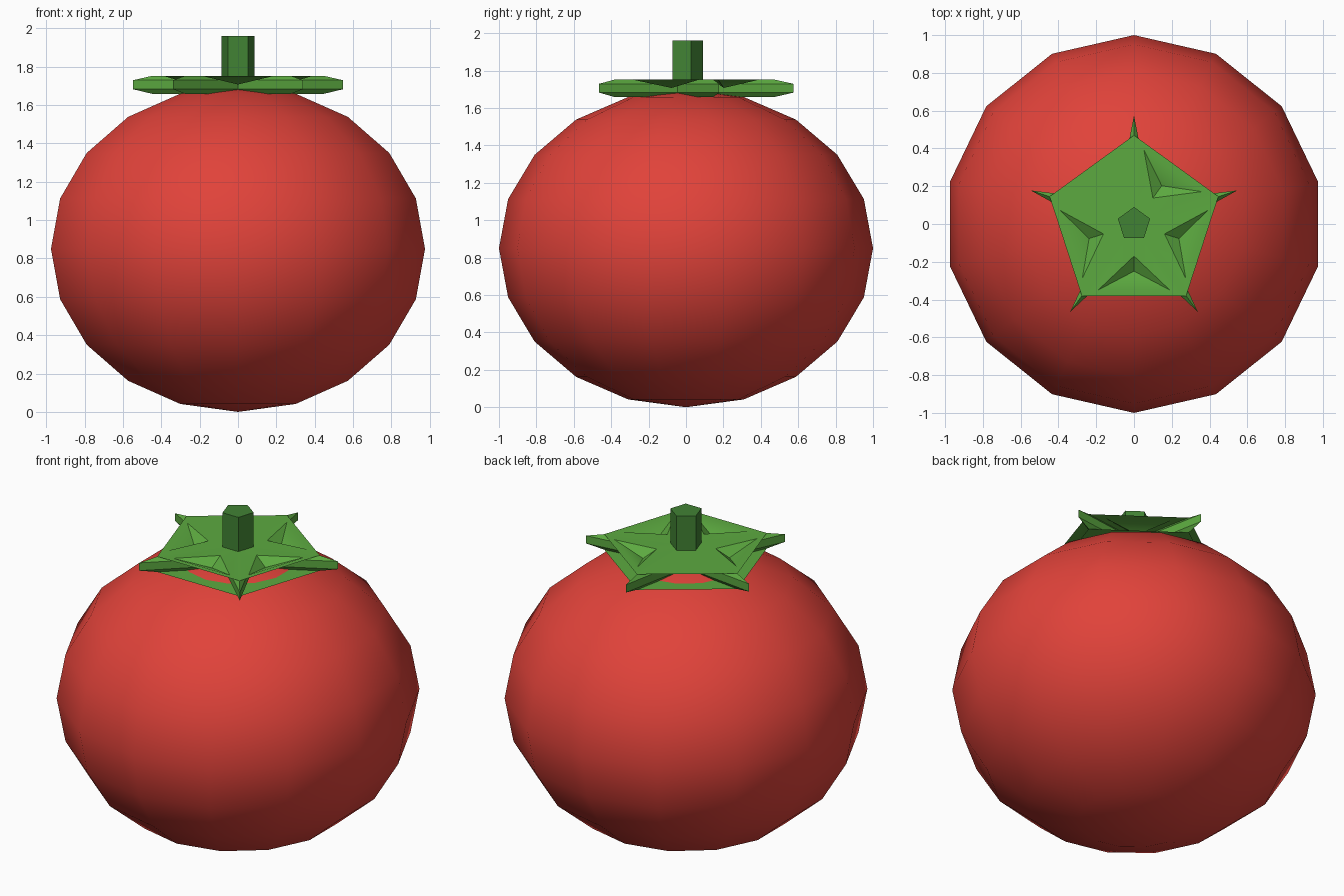
import bpy, bmesh
from math import sin, cos, pi
from mathutils import Vector

if "Cube" in bpy.data.objects:
    bpy.data.objects.remove(bpy.data.objects["Cube"], do_unlink=True)


def material(name, rgb):
    m = bpy.data.materials.new(name)
    m.use_nodes = True
    m.diffuse_color = (*rgb, 1)
    m.node_tree.nodes["Principled BSDF"].inputs["Base Color"].default_value = (*rgb, 1)
    return m


red = material("tomato_red", (0.75, 0.055, 0.042))
leaf = material("leaf_green", (0.107, 0.40, 0.051))
dark = material("stem_green", (0.053, 0.223, 0.034))


def ring(bm, count, radii, z):
    """Counter-clockwise ring starting at +y; radii repeat around it."""
    out = []
    for i in range(count):
        a, r = pi / 2 + 2 * pi * i / count, radii[i % len(radii)]
        out.append(bm.verts.new((r * cos(a), r * sin(a), z)))
    return out


def bridge(bm, low, high):
    n = len(low)
    for i in range(n):
        j = (i + 1) % n
        bm.faces.new((low[i], low[j], high[j], high[i]))


def finish(bm, name, mat, smooth=False):
    mesh = bpy.data.meshes.new(name)
    bm.to_mesh(mesh)
    bm.free()
    mesh.materials.append(mat)
    for p in mesh.polygons:
        p.use_smooth = smooth
    obj = bpy.data.objects.new(name, mesh)
    bpy.context.scene.collection.objects.link(obj)
    return obj


# Fruit: squashed sphere with few segments
SEGMENTS, RINGS, HALF = 14, 10, 0.85
bm = bmesh.new()
bottom = bm.verts.new((0, 0, 0))
top = bm.verts.new((0, 0, 2 * HALF))
rows = []
for k in range(1, RINGS):
    a = pi * k / RINGS
    rows.append(ring(bm, SEGMENTS, [sin(a)], HALF - HALF * cos(a)))
for low, high in zip(rows, rows[1:]):
    bridge(bm, low, high)
for i in range(SEGMENTS):
    j = (i + 1) % SEGMENTS
    bm.faces.new((rows[0][j], rows[0][i], bottom))
    bm.faces.new((rows[-1][i], rows[-1][j], top))
finish(bm, "fruit_body", red, smooth=True)

# Calyx: bevelled five-pointed star wall closed by pentagon caps
TIP, VALLEY, CAP_TIP, CAP_VALLEY = 0.575, 0.15, 0.47, 0.123
Z_LOW, Z_HIGH = 1.658, 1.752
bm = bmesh.new()
levels = [ring(bm, 10, (CAP_TIP, CAP_VALLEY), Z_LOW),
          ring(bm, 10, (TIP, VALLEY), 1.682),
          ring(bm, 10, (TIP, VALLEY), 1.729),
          ring(bm, 10, (CAP_TIP, CAP_VALLEY), Z_HIGH)]
for low, high in zip(levels, levels[1:]):
    bridge(bm, low, high)
bm.faces.new(list(reversed(ring(bm, 5, [CAP_TIP], Z_LOW))))

# Top cap with a shallow dimple beside each edge but the back right one
tips = ring(bm, 5, [CAP_TIP], Z_HIGH)
centre = bm.verts.new((0, 0, Z_HIGH))
for i in range(5):
    t0, t1 = tips[i], tips[(i + 1) % 5]
    if i == 0:
        bm.faces.new((centre, t0, t1))
        continue
    a = pi / 2 + 2 * pi * (i + 0.5) / 5
    out, side = Vector((cos(a), sin(a), 0)), Vector((-sin(a), cos(a), 0))

    def point(d, t, sink=0.0):
        return bm.verts.new(out * d + side * t + Vector((0, 0, Z_HIGH - sink)))

    p0, p1 = point(0.35, -0.19), point(0.35, 0.19)
    inner, pit = point(0.17, 0), point(0.25, 0, 0.045)
    for f in ((t0, t1, p1, p0), (p0, p1, pit), (p1, inner, pit), (inner, p0, pit),
              (centre, t0, p0, inner), (centre, inner, p1, t1)):
        bm.faces.new(f)
calyx = finish(bm, "calyx", leaf)
bpy.ops.object.select_all(action='DESELECT')
calyx.select_set(True)
bpy.context.view_layer.objects.active = calyx
bpy.ops.object.shade_smooth_by_angle()

# Stem: five-sided prism
bm = bmesh.new()
low, high = ring(bm, 5, [0.09], 1.69), ring(bm, 5, [0.09], 1.96)
bridge(bm, low, high)
bm.faces.new(list(reversed(low)))
bm.faces.new(high)
finish(bm, "stem", dark)
